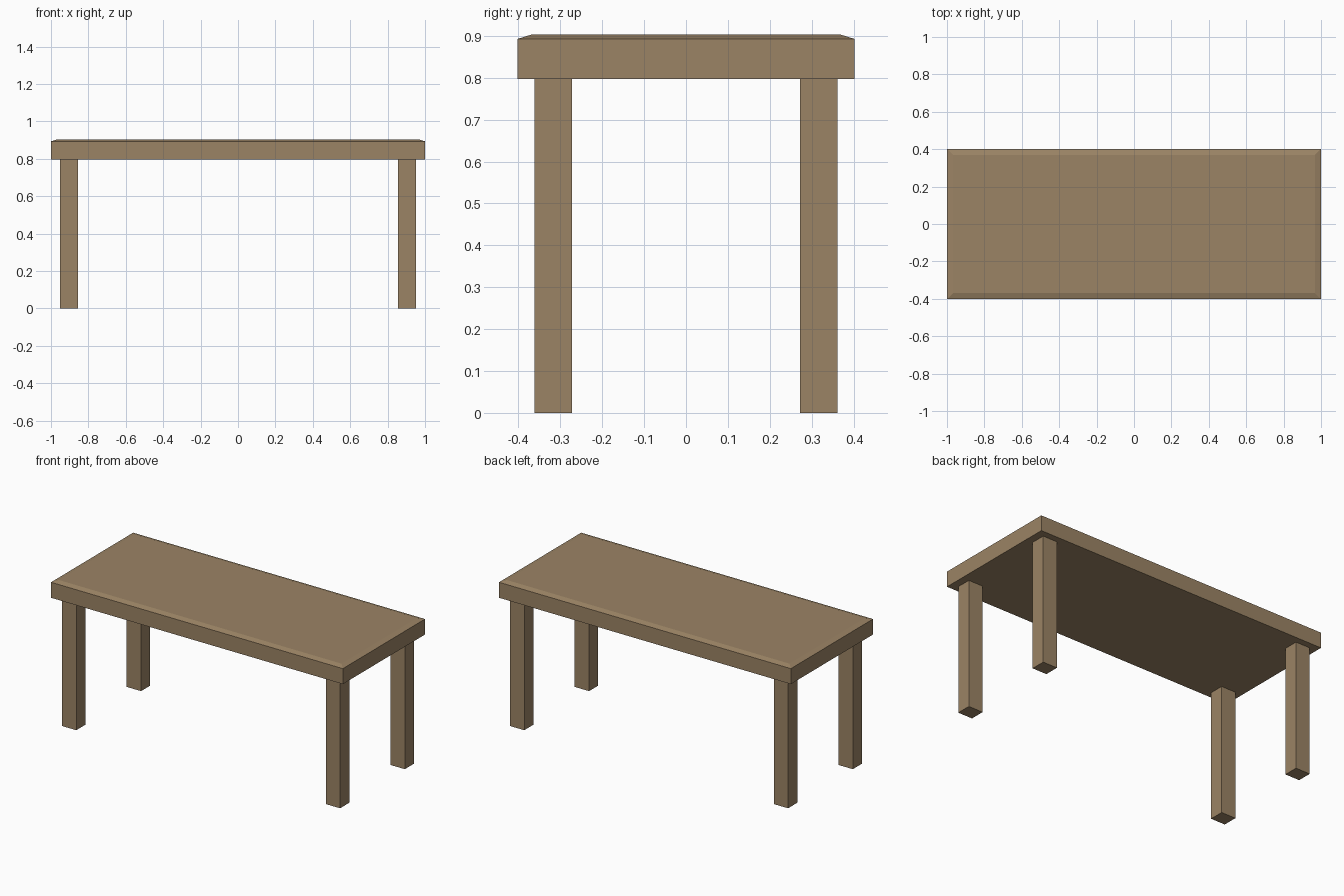
import bpy, bmesh

if "Cube" in bpy.data.objects:
    bpy.data.objects.remove(bpy.data.objects["Cube"])

wood = bpy.data.materials.new("wood")
wood.diffuse_color = (0.33, 0.23, 0.13, 1)
wood.use_nodes = True
wood.node_tree.nodes["Principled BSDF"].inputs["Base Color"].default_value = wood.diffuse_color


def loft(name, sections, centre=(0, 0)):
    """Stack of rectangles (half_x, half_y, z), capped at both ends."""
    bm = bmesh.new()
    cx, cy = centre
    rings = [[bm.verts.new((cx + sx * hx, cy + sy * hy, z))
              for sx, sy in ((-1, -1), (1, -1), (1, 1), (-1, 1))]
             for hx, hy, z in sections]
    for a, b in zip(rings, rings[1:]):
        for i in range(4):
            j = (i + 1) % 4
            bm.faces.new((a[i], a[j], b[j], b[i]))
    bm.faces.new(rings[0][::-1])
    bm.faces.new(rings[-1])
    mesh = bpy.data.meshes.new(name)
    bm.to_mesh(mesh)
    bm.free()
    mesh.materials.append(wood)
    obj = bpy.data.objects.new(name, mesh)
    bpy.context.collection.objects.link(obj)
    return obj


# Table top with a shallow chamfer around the upper edge
loft("table_top", [(1.0, 0.402, 0.797), (1.0, 0.402, 0.893), (0.968, 0.37, 0.903)])

# Four square legs
for side, sx in (("left", -1), ("right", 1)):
    for end, sy in (("front", -1), ("back", 1)):
        loft(f"{end}_{side}_leg", [(0.049, 0.045, 0), (0.049, 0.045, 0.797)],
             (sx * 0.904, sy * 0.317))
